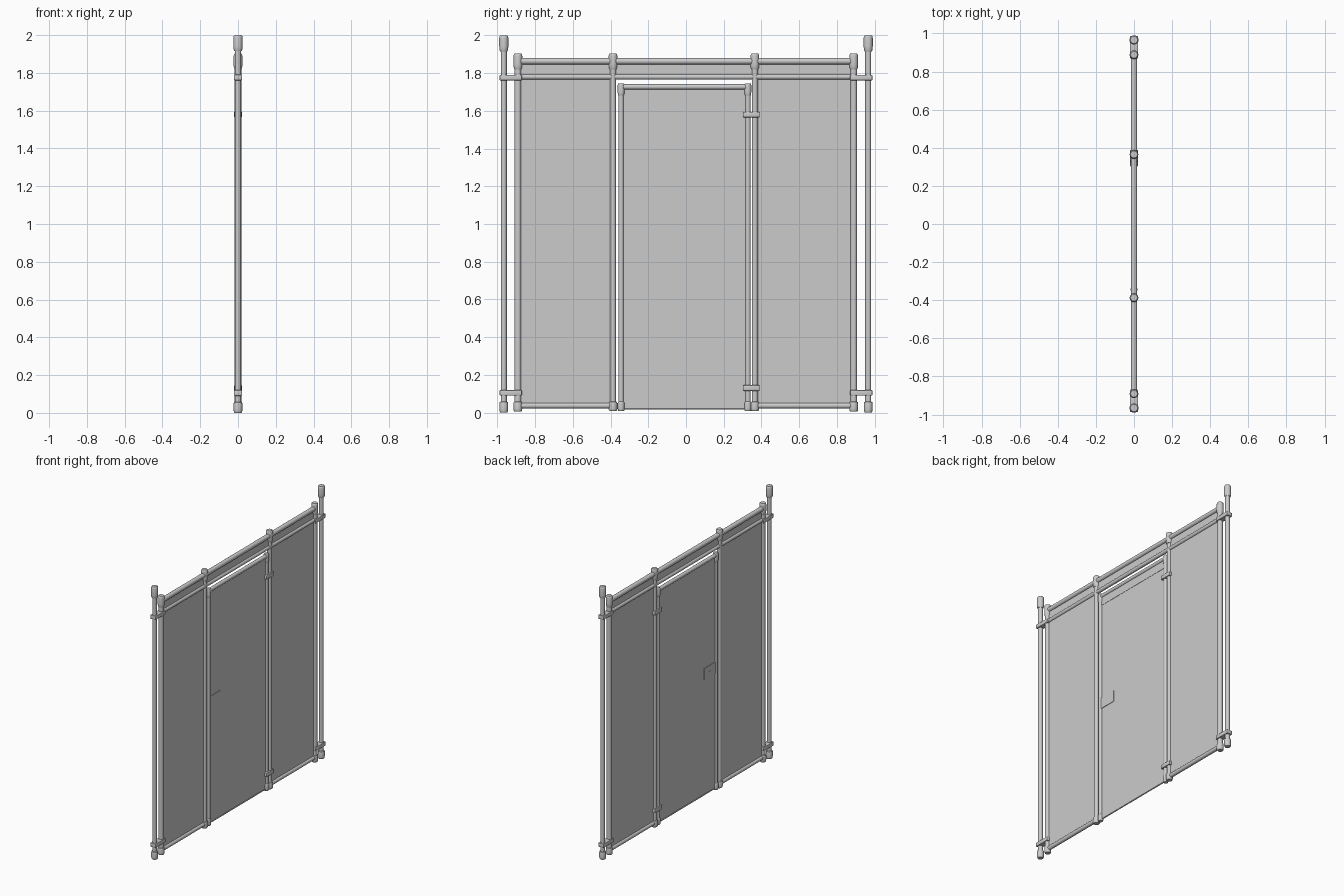
import bpy, bmesh, math
from mathutils import Matrix, Vector

if "Cube" in bpy.data.objects:
    bpy.data.objects.remove(bpy.data.objects["Cube"])


def finish(name, bm, smooth=True):
    me = bpy.data.meshes.new(name)
    bmesh.ops.recalc_face_normals(bm, faces=bm.faces)
    bm.to_mesh(me)
    bm.free()
    ob = bpy.data.objects.new(name, me)
    bpy.context.collection.objects.link(ob)
    if smooth:
        bpy.ops.object.select_all(action='DESELECT')
        ob.select_set(True)
        bpy.context.view_layer.objects.active = ob
        bpy.ops.object.shade_smooth_by_angle(angle=math.radians(35))
    return ob


def tube(name, a, b, r, sides=16):
    a, b = Vector(a), Vector(b)
    d = b - a
    rot = d.to_track_quat('Z', 'Y').to_matrix().to_4x4()
    bm = bmesh.new()
    bmesh.ops.create_cone(bm, cap_ends=True, segments=sides, radius1=r, radius2=r,
                          depth=d.length, matrix=Matrix.Translation((a + b) / 2) @ rot)
    return finish(name, bm)


def box(name, y0, y1, z0, z1, x, bevel=0.0):
    bm = bmesh.new()
    bmesh.ops.create_cube(bm, size=1, matrix=Matrix.Translation((0, (y0 + y1) / 2, (z0 + z1) / 2))
                          @ Matrix.Diagonal((2 * x, y1 - y0, z1 - z0, 1)))
    if bevel:
        bmesh.ops.bevel(bm, geom=bm.edges[:], offset=bevel, segments=2, affect='EDGES', profile=0.5)
    return finish(name, bm, bevel > 0)


def fitting(name, y, z0, z1, r, sides=16):
    # rounded sleeve turned around the post axis
    h = z1 - z0
    profile = [(0.80, 0), (0.97, 0.12), (1, 0.3), (1, 0.84), (0.93, 0.95), (0.78, 1)]
    bm = bmesh.new()
    rings = [[bm.verts.new((r * k * math.cos(2 * math.pi * i / sides),
                            y + r * k * math.sin(2 * math.pi * i / sides), z0 + t * h))
              for i in range(sides)] for k, t in profile]
    for lo, hi in zip(rings, rings[1:]):
        for i in range(sides):
            j = (i + 1) % sides
            bm.faces.new((lo[i], lo[j], hi[j], hi[i]))
    bm.faces.new(rings[0])
    bm.faces.new(rings[-1])
    return finish(name, bm)


# posts: name, y, tube radius, cap bottom, cap top, cap radius, foot bottom
posts = [("outer_post_left", -0.966, 0.016, 1.915, 2.0, 0.024, 0.0),
         ("outer_post_right", 0.966, 0.016, 1.915, 2.0, 0.024, 0.0),
         ("frame_post_left", -0.891, 0.018, 1.82, 1.903, 0.023, 0.005),
         ("frame_post_right", 0.889, 0.018, 1.82, 1.903, 0.023, 0.005),
         ("middle_post_left", -0.387, 0.016, 1.82, 1.903, 0.023, 0.008),
         ("middle_post_right", 0.365, 0.016, 1.82, 1.903, 0.023, 0.008),
         ("door_post_left", -0.344, 0.014, 1.68, 1.746, 0.018, 0.008),
         ("door_post_right", 0.328, 0.014, 1.68, 1.746, 0.018, 0.008)]
for name, y, r, c0, c1, cr, f in posts:
    tube(name, (0, y, 0.02), (0, y, c0 + 0.03), r)
    fitting(name + "_cap", y, c0, c1, cr)
    fitting(name + "_foot", y, f, 0.058, min(cr, 0.023))

# horizontal rails
for name, y0, y1, z, r in [("top_rail", -0.89, 0.89, 1.863, 0.017),
                           ("header_rail", -0.89, 0.89, 1.78, 0.014),
                           ("left_bottom_rail", -0.89, -0.387, 0.037, 0.015),
                           ("right_bottom_rail", 0.365, 0.89, 0.037, 0.015),
                           ("door_top_rail", -0.344, 0.328, 1.727, 0.014)]:
    tube(name, (0, y0, z), (0, y1, z), r)

# sheet panels
box("left_panel", -0.89, -0.387, 0.037, 1.78, 0.002)
box("right_panel", 0.365, 0.89, 0.037, 1.78, 0.002)
box("header_panel", -0.89, 0.89, 1.78, 1.863, 0.002)
box("door_panel", -0.344, 0.328, 0.018, 1.727, 0.002)
box("door_hem", -0.344, 0.328, 1.655, 1.727, 0.004)
tube("door_bottom_hem", (0, -0.33, 0.021), (0, 0.32, 0.021), 0.005, 8)

# clamps joining outer posts to the frame
for s, side in ((-1, "left"), (1, "right")):
    y0, y1 = sorted((s * 0.988, s * 0.87))
    for z, level in ((1.776, "upper"), (0.105, "lower")):
        box(f"{side}_{level}_clamp", y0, y1, z - 0.015, z + 0.015, 0.022, 0.005)

# door hinges
for z, level in ((1.58, "upper"), (0.131, "lower")):
    box(level + "_hinge", 0.302, 0.39, z - 0.015, z + 0.015, 0.021, 0.005)

# latch plate with a keyhole stud on the back
box("latch_plate", -0.333, -0.206, 0.865, 0.948, 0.006)
tube("latch_stud", (-0.008, -0.27, 0.907), (0, -0.27, 0.907), 0.006, 12)
